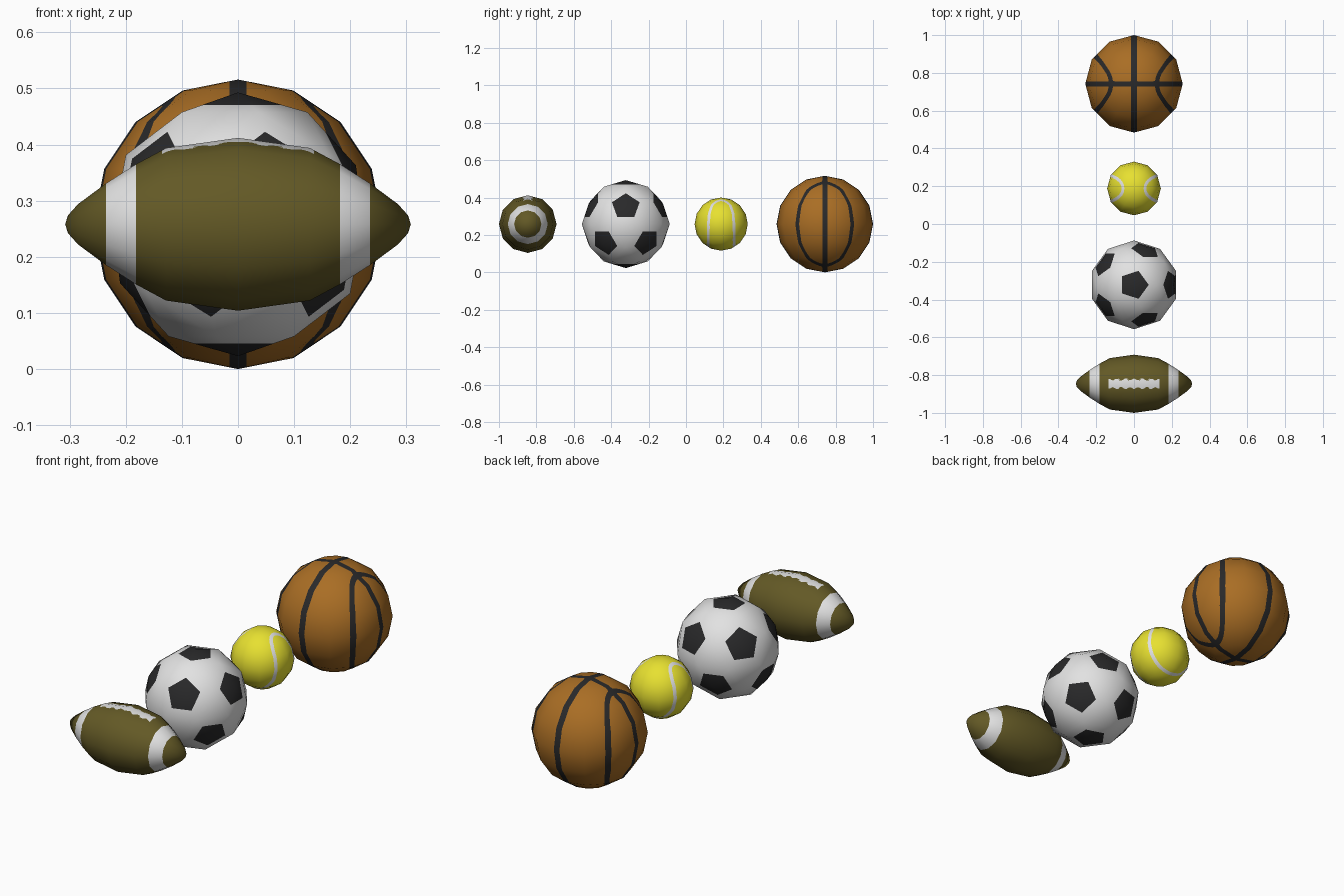
import bpy, bmesh, math
from math import cos, pi, atan2, acos, hypot, radians
from mathutils import Vector, Matrix

if "Cube" in bpy.data.objects:
    bpy.data.objects.remove(bpy.data.objects["Cube"])

Z = 0.258  # common centre height


def material(name, rgb):
    m = bpy.data.materials.new(name)
    m.diffuse_color = (*rgb, 1)
    m.use_nodes = True
    m.node_tree.nodes["Principled BSDF"].inputs["Base Color"].default_value = m.diffuse_color
    return m


WHITE = material("white", (0.76, 0.76, 0.76))
BLACK = material("black", (0.022, 0.022, 0.023))
ORANGE = material("orange", (0.40, 0.155, 0.018))
YELLOW = material("yellow", (0.80, 0.75, 0.03))
BROWN = material("brown", (0.125, 0.100, 0.019))


def ball(name, bm, y, cuts, rule, base, mark, normal):
    """Keep the low-poly form, but cut its faces along rule(p) = 0; negative side gets the mark colour."""
    bmesh.ops.subdivide_edges(bm, edges=bm.edges[:], cuts=cuts, use_grid_fill=True)
    bmesh.ops.triangulate(bm, faces=bm.faces[:])
    value = {}
    for v in bm.verts:
        d = rule(v.co)
        value[v] = d if abs(d) > 1e-5 else 1e-5
    crossing = [e for e in bm.edges if value[e.verts[0]] * value[e.verts[1]] < 0]
    new = []
    for e in crossing:
        a, b = e.verts
        fac = value[a] / (value[a] - value[b])
        new.append(bmesh.utils.edge_split(e, a, fac)[1])
    bmesh.ops.connect_verts(bm, verts=new)
    for f in bm.faces:
        f.smooth = True
        f.material_index = int(rule(f.calc_center_median()) < 0)
    bmesh.ops.recalc_face_normals(bm, faces=bm.faces[:])
    me = bpy.data.meshes.new(name)
    bm.to_mesh(me)
    bm.free()
    me.materials.append(base)
    me.materials.append(mark)
    # smooth shading as on the uncut low-poly form
    me.normals_split_custom_set_from_vertices([normal(v.co).normalized() for v in me.vertices])
    ob = bpy.data.objects.new(name, me)
    ob.location = (0, y, Z)
    bpy.context.collection.objects.link(ob)


def globe(r):
    bm = bmesh.new()
    bmesh.ops.create_uvsphere(bm, u_segments=12, v_segments=8, radius=r)
    return bm


def radial(p):
    return p.copy()


# Basketball: two great circles and an oval on each side
RB = 0.258


def basketball_rule(p):
    theta = acos(min(1, abs(p.x) / p.length))
    phi = atan2(p.z, p.y)
    oval = 1 / hypot(cos(phi) / radians(35.7), math.sin(phi) / radians(61))
    return min(abs(p.x) - 0.015, abs(p.y) - 0.0135, abs(theta - oval) * RB - 0.014)


ball("basketball", globe(RB), 0.742, 9, basketball_rule, ORANGE, BLACK, radial)


# Tennis ball: one closed seam running under the ball and up both sides
RT = 0.142


def seam(p):
    n = p.normalized()
    psi = atan2(abs(n.x), -n.z) / radians(155)
    return (n.y / 0.5) ** 2 + psi ** 6 - 1


def tennis_rule(p):
    if abs(p.y) > 0.105:
        return 0.05
    e, g = 0.0005, seam(p)
    grad = Vector([(seam(p + a) - g) / e for a in (Vector((e, 0, 0)), Vector((0, e, 0)), Vector((0, 0, e)))])
    return abs(g) / max(grad.length, 1e-6) - 0.0085


ball("tennis_ball", globe(RT), 0.188, 8, tennis_rule, YELLOW, WHITE, radial)


# Soccer ball: pentagons around the twelve corners of an icosahedron
bm = bmesh.new()
bmesh.ops.create_icosphere(bm, subdivisions=1, radius=1)
corners = [v.co.normalized() for v in bm.verts]
centres = [f.calc_center_median().normalized() for f in bm.faces]
bm.free()


def soccer_rule(p):
    n = p.normalized()
    return max(n.dot(c) for c in centres) * 2.327 / 2.267 - max(n.dot(c) for c in corners)


bm = bmesh.new()
bmesh.ops.create_icosphere(bm, subdivisions=2, radius=0.235)
ball("soccer_ball", bm, -0.322, 7, soccer_rule, WHITE, BLACK, radial)


# Football: profile spun round the x axis, two bands and a row of laces
def football_rule(p):
    bands = abs(abs(p.x) - 0.2085) - 0.0265
    laces = max(abs(p.x) - 0.135, abs(p.y) - 0.023 - 0.005 * cos(2 * pi * p.x / 0.045), -p.z)
    return min(bands, laces)


half = [(0.128, 0.136), (0.182, 0.107), (0.235, 0.073), (0.285, 0.036), (0.303, 0.016), (0.308, 0)]
profile = [(-x, r) for x, r in reversed(half)] + [(0, 0.154)] + half
bm = bmesh.new()
vs = [bm.verts.new((x, 0, r)) for x, r in profile]
es = [bm.edges.new(pair) for pair in zip(vs, vs[1:])]
bmesh.ops.spin(bm, geom=vs + es, cent=(0, 0, 0), axis=(1, 0, 0), angle=2 * pi, steps=12)
bmesh.ops.remove_doubles(bm, verts=bm.verts[:], dist=0.0005)
ball("football", bm, -0.846, 7, football_rule, BROWN, WHITE, lambda p: Vector((p.x / 4, p.y, p.z)))
